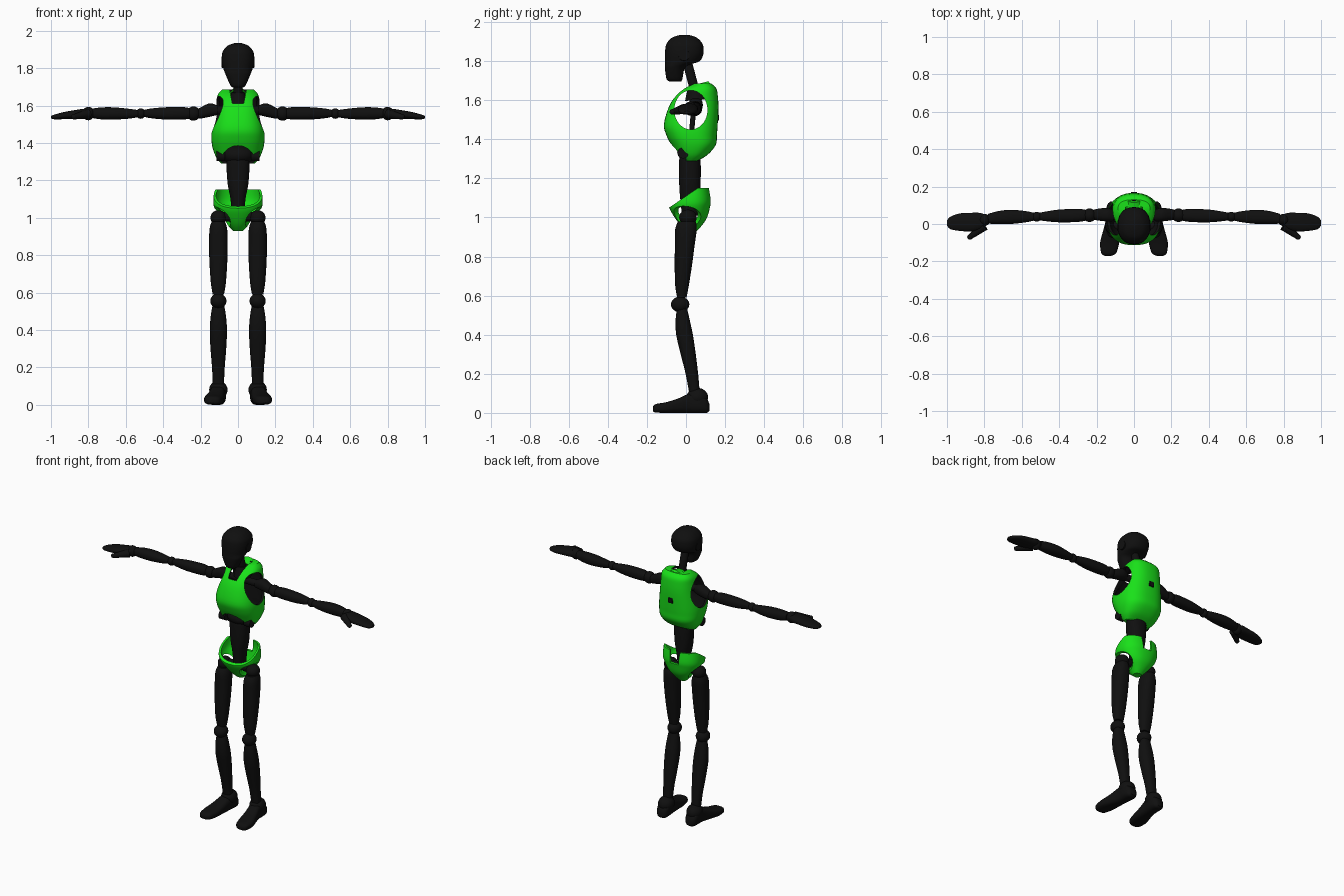
import bpy, bmesh, math
from mathutils import Vector

if "Cube" in bpy.data.objects:
    bpy.data.objects.remove(bpy.data.objects["Cube"], do_unlink=True)


def material(name, colour):
    mat = bpy.data.materials.new(name)
    mat.use_nodes = True
    mat.diffuse_color = colour
    mat.node_tree.nodes["Principled BSDF"].inputs["Base Color"].default_value = colour
    return mat


GREEN = material("bright green", (0.01, 0.75, 0.01, 1))
BLACK = material("matte black", (0.005, 0.005, 0.005, 1))
green, black = 0, 1


def activate(obj):
    bpy.ops.object.select_all(action="DESELECT")
    obj.select_set(True)
    bpy.context.view_layer.objects.active = obj


def finish(name, bm, colour, mirror=False):
    """Turn a bmesh into a smooth object, optionally mirrored across x."""
    bmesh.ops.recalc_face_normals(bm, faces=bm.faces)
    for face in bm.faces:
        face.material_index = colour
    mesh = bpy.data.meshes.new(name)
    bm.to_mesh(mesh)
    bm.free()
    mesh.materials.append(GREEN)
    mesh.materials.append(BLACK)
    obj = bpy.data.objects.new(name, mesh)
    bpy.context.collection.objects.link(obj)
    if mirror:
        mod = obj.modifiers.new("mirror", "MIRROR")
        mod.use_mirror_merge = False
    activate(obj)
    bpy.ops.object.shade_smooth_by_angle(angle=math.radians(40))
    return obj


def resample(rows, steps=4):
    """Catmull-Rom interpolation between cross-sections."""
    rows = [Vector(r) for r in rows]
    result = []
    for i in range(len(rows) - 1):
        a, b, c, d = rows[max(i - 1, 0)], rows[i], rows[i + 1], rows[min(i + 2, len(rows) - 1)]
        for k in range(steps):
            t = k / steps
            result.append(b + (c - a) * t / 2 + (a * 2 - b * 5 + c * 4 - d) * t * t / 2
                          + (b * 3 - a - c * 3 + d) * t ** 3 / 2)
    return result + [rows[-1]]


def loft(name, rows, axis="Z", colour=black, mirror=False, power=2.3, sides=40):
    """Rows are (position on axis, centre, half width, low, high)."""
    place = {"Z": lambda t, a, b: (a, b, t), "X": lambda t, a, b: (t, a, b),
             "Y": lambda t, a, b: (a, t, b)}[axis]
    bm = bmesh.new()
    rings = []
    for t, centre, half, low, high in resample(rows):
        ring = []
        for i in range(sides):
            angle = math.tau * i / sides
            u, v = [math.copysign(abs(f(angle)) ** (2 / power), f(angle)) for f in (math.cos, math.sin)]
            ring.append(bm.verts.new(place(t, centre + half * u, (low + high) / 2 + (high - low) / 2 * v)))
        rings.append(ring)
    for r, s in zip(rings, rings[1:]):
        for i in range(sides):
            j = (i + 1) % sides
            bm.faces.new((r[i], r[j], s[j], s[i]))
    bm.faces.new(rings[0])
    bm.faces.new(rings[-1])
    return finish(name, bm, colour, mirror)


def ball(name, centre, radii, colour=black, mirror=False):
    bm = bmesh.new()
    bmesh.ops.create_uvsphere(bm, u_segments=32, v_segments=18, radius=1)
    for v in bm.verts:
        v.co = Vector([c + r * p for c, r, p in zip(centre, radii, v.co)])
    return finish(name, bm, colour, mirror)


def rod(name, start, end, r1, r2, colour=black, mirror=False):
    start, end = Vector(start), Vector(end)
    bm = bmesh.new()
    bmesh.ops.create_cone(bm, cap_ends=True, segments=32, radius1=r1, radius2=r2, depth=(end - start).length)
    bm.transform((end - start).to_track_quat("Z", "Y").to_matrix().to_4x4())
    bmesh.ops.translate(bm, verts=bm.verts, vec=(start + end) / 2)
    return finish(name, bm, colour, mirror)


def prism(name, points, axis, low, high, colour=black):
    """Polygon in the plane across the axis, extruded from low to high."""
    bm = bmesh.new()
    at = (lambda p, q: (q, *p)) if axis == "X" else (lambda p, q: (p[0], q, p[1]))
    ends = [[bm.verts.new(at(p, q)) for p in points] for q in (low, high)]
    for end in ends:
        bm.faces.new(end)
    for i in range(len(points)):
        j = (i + 1) % len(points)
        bm.faces.new((ends[0][i], ends[0][j], ends[1][j], ends[1][i]))
    return finish(name, bm, colour)


def ellipse(cu, cv, ru, rv, n=48):
    return [(cu + ru * math.cos(math.tau * i / n), cv + rv * math.sin(math.tau * i / n)) for i in range(n)]


def carve(obj, cutters):
    for cutter in cutters:
        mod = obj.modifiers.new("cut", "BOOLEAN")
        mod.operation, mod.solver, mod.object = "DIFFERENCE", "EXACT", cutter
        activate(obj)
        bpy.ops.object.modifier_apply(modifier=mod.name)
        bpy.data.objects.remove(cutter, do_unlink=True)
    activate(obj)
    bpy.ops.object.shade_smooth_by_angle(angle=math.radians(35))


def shrink(rows, wall):
    return [(z, c, h - wall, low + wall, high - wall) for z, c, h, low, high in rows]


# Chest shell: hollow, with arm openings, belly arch and neck notch
chest_rows = [(1.29, 0, .09, -.01, .06), (1.32, 0, .115, -.045, .11), (1.37, 0, .135, -.075, .152),
              (1.42, 0, .142, -.1, .158), (1.475, 0, .14, -.113, .162), (1.56, 0, .126, -.09, .166),
              (1.62, 0, .117, -.055, .163), (1.66, 0, .107, -.01, .155), (1.685, 0, .085, .04, .13)]
chest = loft("chest_shell", chest_rows, colour=green, power=2.5)
hollow = shrink(chest_rows, .014)
hollow = [(1.25, *hollow[0][1:])] + hollow[:-1] + [(1.672, *hollow[-1][1:])]
carve(chest, [
    loft("chest_hollow", hollow, power=2.5),
    prism("arm_opening", ellipse(.025, 1.55, .085, .1), "X", -.3, .3),
    prism("belly_arch", ellipse(0, 1.3, .09, .085), "Y", -.3, 0),
    prism("neck_notch", [(-.03, 1.61), (.03, 1.61), (.058, 1.75), (-.058, 1.75)], "Y", -.3, .09)])
rod("side_joint", (.07, -.015, 1.33), (.116, -.015, 1.33), .028, .028, mirror=True)

# Back collar with port and small socket
rod("back_collar", (0, .09, 1.63), (0, .138, 1.662), .062, .042, green)
rod("collar_port", (0, .13, 1.657), (0, .141, 1.664), .028, .028)
prism("back_socket", [(-.016, 1.495), (.016, 1.495), (.016, 1.527), (-.016, 1.527)], "Y", .162, .17)

# Head and neck
loft("head", [(1.695, 0, .025, -.085, -.025), (1.71, 0, .042, -.1, -.018), (1.765, 0, .066, -.108, -.006),
              (1.785, 0, .074, -.108, .03), (1.8, 0, .079, -.108, .07), (1.83, 0, .086, -.108, .087),
              (1.86, 0, .087, -.106, .09), (1.89, 0, .081, -.099, .084), (1.92, 0, .055, -.072, .055),
              (1.934, 0, .018, -.03, .015)])
rod("ear_disc", (.06, -.01, 1.83), (.088, -.01, 1.83), .03, .028, mirror=True)
rod("neck", (0, .005, 1.8), (0, .05, 1.63), .024, .024)
rod("neck_base", (0, .05, 1.6), (0, .045, 1.67), .055, .035)

# Spine, abdomen and waist
rod("spine", (0, .02, 1.34), (0, .045, 1.62), .013, .013)
rod("collarbone", (-.16, .045, 1.575), (.16, .045, 1.575), .022, .022)
ball("abdomen", (0, .025, 1.335), (.085, .07, .052))
loft("waist", [(1.01, 0, .034, -.02, .06), (1.1, 0, .04, -.03, .07), (1.18, 0, .055, -.035, .075),
               (1.29, 0, .062, -.035, .075), (1.33, 0, .055, -.03, .07)])

# Pelvis bowl: sloping rim, notch at the back, leg openings
pelvis_rows = [(.93, 0, .026, .005, .055), (.96, 0, .055, -.028, .082), (1, 0, .095, -.058, .108),
               (1.05, 0, .125, -.086, .122), (1.09, 0, .132, -.086, .128), (1.16, 0, .125, -.07, .118)]
pelvis = loft("pelvis_shell", pelvis_rows, colour=green)
inside = shrink([(z + .015, *rest) for z, *rest in pelvis_rows], .014)
inside.append((1.2, *inside[-1][1:]))
rim = [(-.2, .973), (.06, 1.15), (.3, 1.15), (.3, 1.4), (-.2, 1.4)]
notch = [(-.03, 1.07), (.03, 1.07), (.05, 1.3), (-.05, 1.3)]
carve(pelvis, [loft("pelvis_hollow", inside, colour=green),
               prism("rim_cut", rim, "X", -.3, .3, green),
               prism("back_notch", notch, "Y", .05, .3, green)]
      + [ball("leg_opening", (side * .118, -.012, .98), (.08, .105, .078), green) for side in (-1, 1)])
rod("hip_axle", (-.1, .015, 1.005), (.1, .015, 1.005), .025, .025)

# Legs
ball("hip_ball", (.105, .01, 1), (.042, .045, .04), mirror=True)
loft("thigh", [(.59, .105, .03, -.045, .003), (.65, .105, .04, -.055, .014), (.75, .105, .047, -.058, .03),
               (.85, .105, .05, -.057, .043), (.94, .105, .047, -.055, .055), (.98, .105, .035, -.04, .05)],
     mirror=True)
ball("knee_ball", (.105, -.03, .555), (.043, .047, .04), mirror=True)
loft("shin", [(.11, .105, .03, .015, .07), (.2, .105, .034, -.002, .062), (.3, .105, .042, -.027, .05),
              (.4, .105, .046, -.05, .035), (.48, .105, .04, -.053, .018), (.535, .105, .03, -.045, .005)],
     mirror=True)
ball("ankle_ball", (.105, .058, .08), (.049, .055, .048), mirror=True)
loft("foot", [(-.17, .138, .018, .01, .03), (-.155, .135, .04, .002, .045), (-.1, .13, .051, 0, .055),
              (-.04, .12, .046, 0, .074), (.02, .11, .041, 0, .1), (.07, .107, .043, 0, .105),
              (.105, .106, .036, 0, .075), (.12, .106, .02, .01, .045)], "Y", mirror=True, power=2.8)

# Arms
loft("shoulder", [(.11, .045, .03, 1.55, 1.6), (.15, .05, .036, 1.54, 1.612), (.2, .05, .03, 1.53, 1.59),
                  (.22, .05, .024, 1.53, 1.58)], "X", mirror=True)
ball("shoulder_ball", (.238, .047, 1.557), (.036, .036, .038), mirror=True)
loft("upper_arm", [(.255, .047, .028, 1.53, 1.585), (.3, .046, .035, 1.525, 1.592), (.4, .043, .034, 1.526, 1.59),
                   (.47, .041, .026, 1.533, 1.583), (.505, .04, .02, 1.54, 1.576)], "X", mirror=True)
ball("elbow_ball", (.52, .039, 1.557), (.026, .026, .028), mirror=True)
loft("forearm", [(.535, .039, .021, 1.538, 1.576), (.58, .039, .03, 1.53, 1.582), (.66, .038, .038, 1.525, 1.59),
                 (.73, .034, .034, 1.526, 1.59), (.78, .028, .026, 1.533, 1.583)], "X", mirror=True)
ball("wrist_ball", (.8, .022, 1.557), (.032, .032, .036), mirror=True)
loft("hand", [(.785, .02, .025, 1.54, 1.58), (.82, .015, .044, 1.532, 1.583), (.87, .01, .05, 1.529, 1.576),
              (.93, .01, .047, 1.527, 1.565), (.98, .006, .034, 1.526, 1.552), (1, .005, .014, 1.531, 1.544)],
     "X", mirror=True)
rod("thumb", (.8, -.01, 1.555), (.875, -.068, 1.54), .026, .014, mirror=True)
ball("thumb_tip", (.877, -.07, 1.54), (.015, .014, .014), mirror=True)
